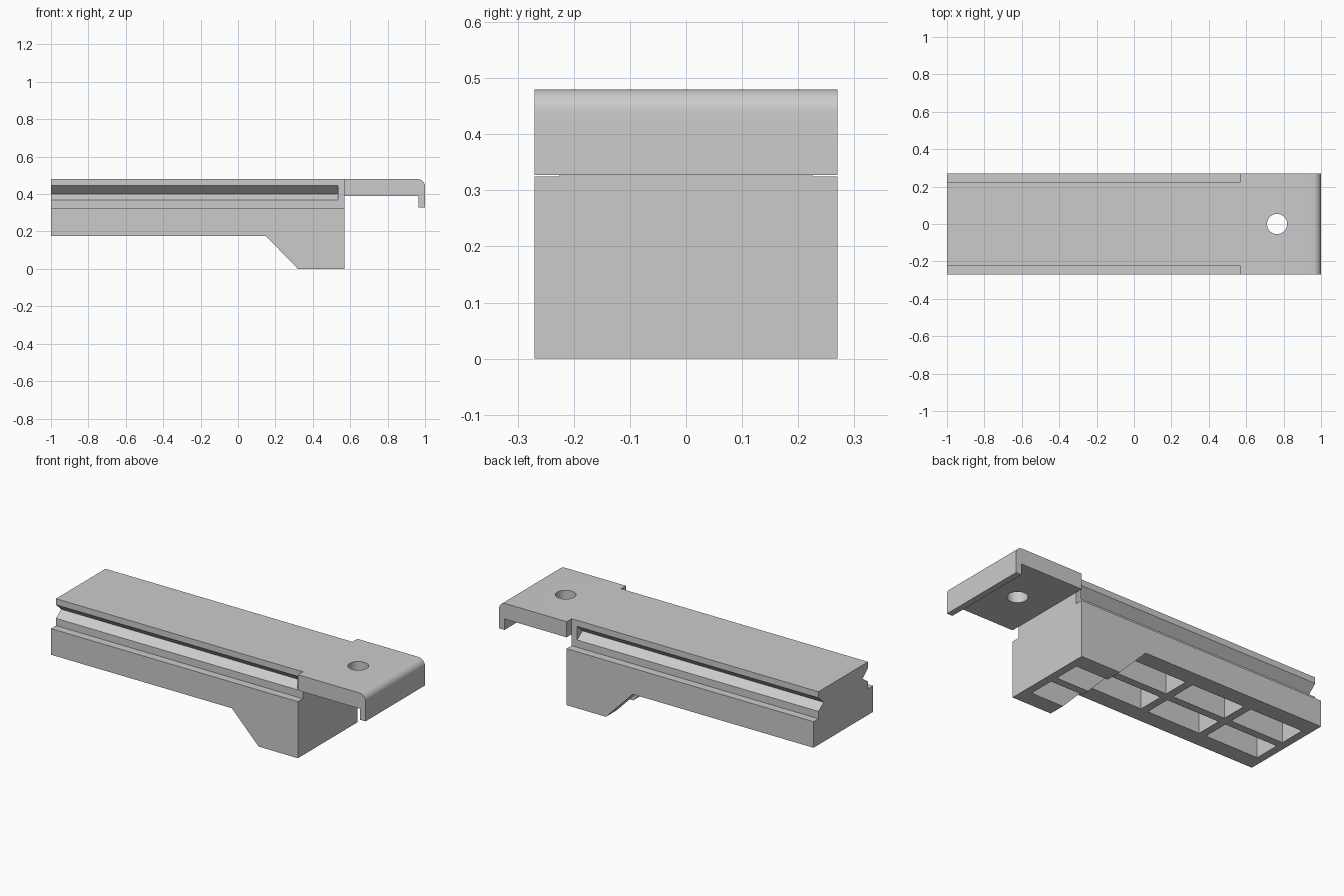
import bpy, bmesh, math

cube = bpy.data.objects.get("Cube")
if cube:
    bpy.data.objects.remove(cube, do_unlink=True)

grey = bpy.data.materials.new("light grey plastic")
grey.use_nodes = True
colour = (0.6, 0.6, 0.6, 1)
grey.diffuse_color = colour
grey.node_tree.nodes["Principled BSDF"].inputs["Base Color"].default_value = colour

HALF_W, RAIL_W = 0.27, 0.225      # half widths of body and rail
END, LEDGE, TOP = 0.57, 0.325, 0.48
WALL = 0.045


def prism(name, points, axis, start, stop):
    """Extrude a closed profile along axis 'x' (points y,z), 'y' (x,z) or 'z' (x,y)."""
    place = {"x": lambda p, t: (t, p[0], p[1]),
             "y": lambda p, t: (p[0], t, p[1]),
             "z": lambda p, t: (p[0], p[1], t)}[axis]
    bm = bmesh.new()
    a = [bm.verts.new(place(p, start)) for p in points]
    b = [bm.verts.new(place(p, stop)) for p in points]
    bm.faces.new(a)
    bm.faces.new(b[::-1])
    n = len(points)
    for i in range(n):
        j = (i + 1) % n
        bm.faces.new((a[i], b[i], b[j], a[j]))
    bmesh.ops.recalc_face_normals(bm, faces=bm.faces)
    mesh = bpy.data.meshes.new(name)
    bm.to_mesh(mesh)
    bm.free()
    mesh.materials.append(grey)
    ob = bpy.data.objects.new(name, mesh)
    bpy.context.collection.objects.link(ob)
    return ob


def rect(x0, x1, y0, y1):
    return [(x0, y0), (x1, y0), (x1, y1), (x0, y1)]


def arc(cx, cy, r, a0, a1, n):
    return [(cx + r * math.cos(a0 + (a1 - a0) * i / n),
             cy + r * math.sin(a0 + (a1 - a0) * i / n)) for i in range(n + 1)]


def combine(target, tool, operation):
    """Apply a boolean, then discard the tool."""
    tool.hide_render = True
    mod = target.modifiers.new("boolean", "BOOLEAN")
    mod.operation, mod.solver, mod.object = operation, "EXACT", tool
    bpy.context.view_layer.objects.active = target
    bpy.ops.object.modifier_apply(modifier=mod.name)
    bpy.data.objects.remove(tool, do_unlink=True)


# Lower body with the sloped foot
body = prism("slide_body", [(-1, 0.175), (0.15, 0.175), (0.32, 0), (END, 0),
                            (END, LEDGE), (-1, LEDGE)], "y", -HALF_W, HALF_W)

# Narrower rail on top
combine(body, prism("rail", rect(-RAIL_W, RAIL_W, 0.3, TOP), "x", -1, END), "UNION")

# Overhanging tab with hooked lip and rounded end
r = 0.04
tab = [(END, TOP), (END, 0.39), (0.965, 0.39), (0.965, 0.327), (1, 0.327)]
tab += arc(1 - r, TOP - r, r, 0, math.pi / 2, 10)
combine(body, prism("tab", tab, "y", -HALF_W, HALF_W), "UNION")

# Round hole through the tab
hole = arc(0.765, 0, 0.054, 0, math.tau, 48)[:-1]
combine(body, prism("hole", hole, "z", 0.3, 0.6), "DIFFERENCE")

# V grooves on both rail sides, stopping short of the tab
for s in (-1, 1):
    outer = RAIL_W + 0.02
    groove = [(s * outer, 0.445), (s * RAIL_W, 0.445), (s * (RAIL_W - 0.048), 0.401),
              (s * RAIL_W, 0.367), (s * outer, 0.367)]
    combine(body, prism("groove", groove, "x", -1.1, 0.535), "DIFFERENCE")

# Two rows of four pockets hollowing the underside
pitch = (END + 1 - WALL) / 4
for i in range(4):
    x0 = -1 + WALL + i * pitch
    for s in (-1, 1):
        y0, y1 = sorted((s * WALL / 2, s * (RAIL_W - WALL - 0.005)))
        pocket = prism("pocket", rect(x0, x0 + pitch - WALL, y0, y1), "z", -0.1, 0.36)
        combine(body, pocket, "DIFFERENCE")

# Smooth only the rounded end and the hole
bpy.ops.object.select_all(action="DESELECT")
body.select_set(True)
bpy.context.view_layer.objects.active = body
bpy.ops.object.shade_smooth_by_angle(angle=math.radians(25))
